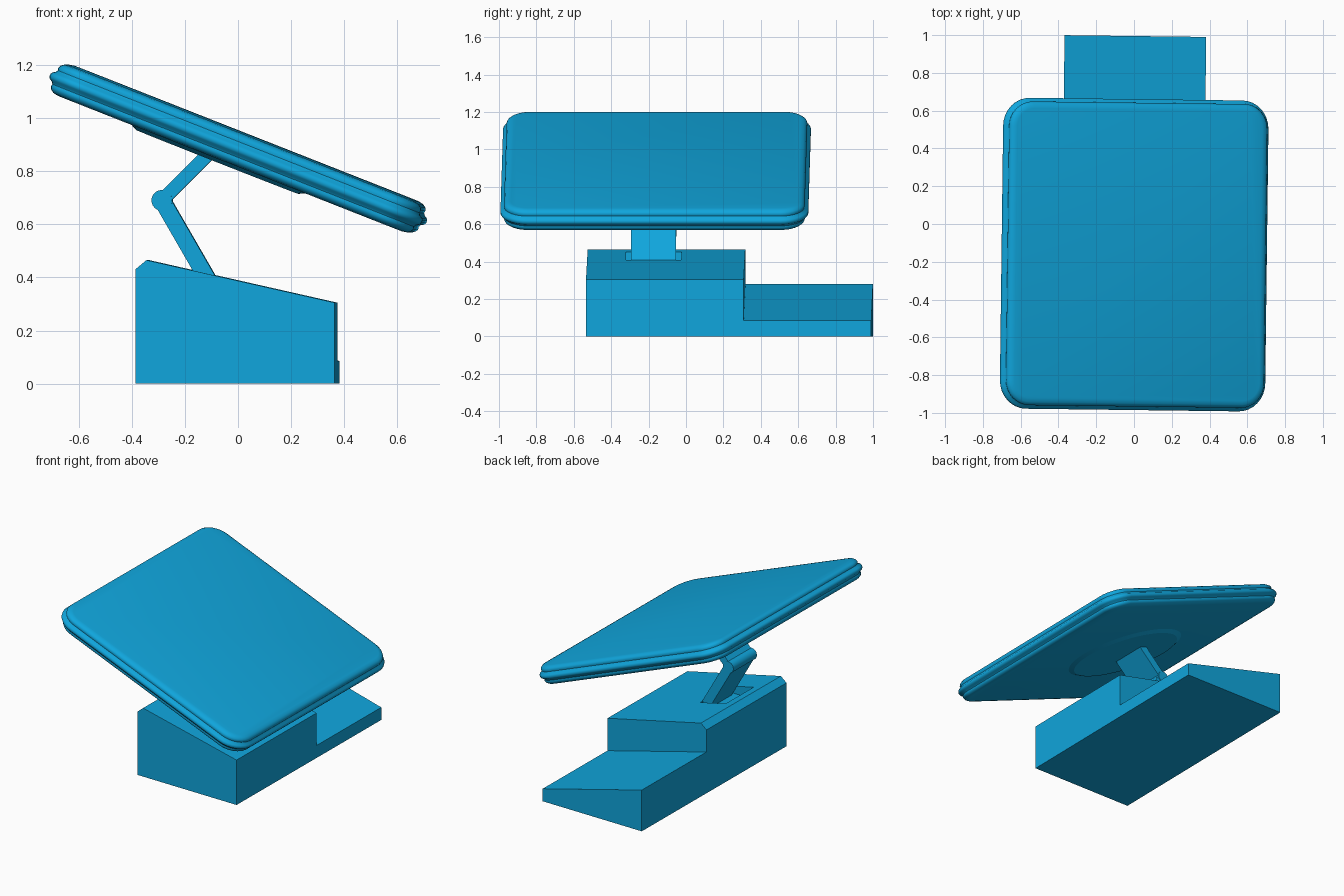
import bpy, bmesh, math
from mathutils import Matrix, Vector

if "Cube" in bpy.data.objects:
    bpy.data.objects.remove(bpy.data.objects["Cube"])

blue = bpy.data.materials.new("bright blue")
blue.use_nodes = True
color = (0.005, 0.38, 0.72, 1)
blue.diffuse_color = color
blue.node_tree.nodes["Principled BSDF"].inputs["Base Color"].default_value = color

TURN = Matrix.Rotation(-0.0125, 4, 'Z')      # whole stand is turned slightly
TILT = math.radians(21.5)                    # slope of the screen
ARM_Y, ARM_HALF = -0.175, 0.12


def loft(name, rings, place=Matrix(), smooth=None):
    """Skin a stack of equal closed rings and cap both ends."""
    bm = bmesh.new()
    rows = [[bm.verts.new(p) for p in ring] for ring in rings]
    n = len(rows[0])
    for a, b in zip(rows, rows[1:]):
        for i in range(n):
            j = (i + 1) % n
            bm.faces.new((a[i], a[j], b[j], b[i]))
    bm.faces.new(rows[0])
    bm.faces.new(rows[-1])
    bmesh.ops.recalc_face_normals(bm, faces=bm.faces)
    bm.transform(TURN @ place)
    mesh = bpy.data.meshes.new(name)
    bm.to_mesh(mesh)
    bm.free()
    mesh.materials.append(blue)
    obj = bpy.data.objects.new(name, mesh)
    bpy.context.collection.objects.link(obj)
    bpy.ops.object.select_all(action='DESELECT')
    obj.select_set(True)
    bpy.context.view_layer.objects.active = obj
    if smooth:
        bpy.ops.object.shade_smooth_by_angle(angle=math.radians(smooth))
    return obj


def prism(name, profile, y0, y1, smooth=None):
    """Extrude an x-z profile along y."""
    return loft(name, [[(x, y, z) for x, z in profile] for y in (y0, y1)], smooth=smooth)


def bar(name, start, end, width):
    """Flat arm plate between two x-z points."""
    a, b = Vector(start), Vector(end)
    d = (b - a).normalized() * width / 2
    s = Vector((-d.y, d.x))
    return prism(name, [a + s, b + s, b - s, a - s], ARM_Y - ARM_HALF, ARM_Y + ARM_HALF)


def circle(r, z, n=48, ry=1.0):
    return [(r * math.cos(t), r * ry * math.sin(t), z)
            for t in (2 * math.pi * i / n for i in range(n))]


def rounded_rect(hx, hy, r, z, steps=8):
    ring = []
    for k, (sx, sy) in enumerate([(1, 1), (-1, 1), (-1, -1), (1, -1)]):
        for i in range(steps + 1):
            t = math.pi / 2 * (k + i / steps)
            ring.append((sx * (hx - r) + r * math.cos(t), sy * (hy - r) + r * math.sin(t), z))
    return ring


# Base: sloped main block with chamfered back edge, and a lower rear wedge
block = prism("base_block", [(-0.38, 0), (0.37, 0), (0.37, 0.305), (-0.338, 0.465), (-0.38, 0.43)],
              -0.53, 0.313)
prism("rear_wedge", [(-0.38, 0), (0.37, 0), (0.37, 0.085), (-0.38, 0.28)], 0.313, 0.995)

# Slot in the block where the arm enters
cutter = prism("slot_cutter", [(-0.28, 0.37), (-0.09, 0.37), (-0.09, 0.6), (-0.28, 0.6)],
               ARM_Y - 0.148, ARM_Y + 0.148)
cutter.hide_render = True
cut = block.modifiers.new("slot", 'BOOLEAN')
cut.operation = 'DIFFERENCE'
cut.object = cutter
bpy.context.view_layer.objects.active = block
bpy.ops.object.modifier_apply(modifier=cut.name)
bpy.data.objects.remove(cutter)

# Folding arm with a round elbow
elbow = (-0.283, 0.69)
bar("lower_arm", elbow, (-0.1, 0.373), 0.063)
bar("upper_arm", elbow, (-0.1, 0.873), 0.05)
prism("elbow_hinge", [(elbow[0] + x, elbow[1] + z) for x, z, _ in circle(0.039, 0, 24)],
      ARM_Y - ARM_HALF - 0.004, ARM_Y + ARM_HALF + 0.004, smooth=35)

# Screen: rounded slab with a raised middle rib and grooves around the rim
place = Matrix.Translation((0.003, -0.162, 0.885)) @ Matrix.Rotation(TILT, 4, 'Y')
half = [(0.056, 0.061), (0.036, 0.057), (0.024, 0.048), (0.019, 0.038),
        (0.021, 0.028), (0.016, 0.02), (0.005, 0.013), (0, 0.005)]
rim = half + [(d, -z) for d, z in reversed(half)]
loft("screen", [rounded_rect(0.753 - d, 0.823 - d, 0.15 - d, z) for d, z in rim], place, smooth=40)

# Shallow round mount under the screen
mount = place @ Matrix.Translation((-0.055, -0.015, 0))
loft("screen_mount", [circle(0.358, -0.055, ry=1.08), circle(0.358, -0.061, ry=1.08),
                      circle(0.328, -0.076, ry=1.08)], mount, smooth=20)
